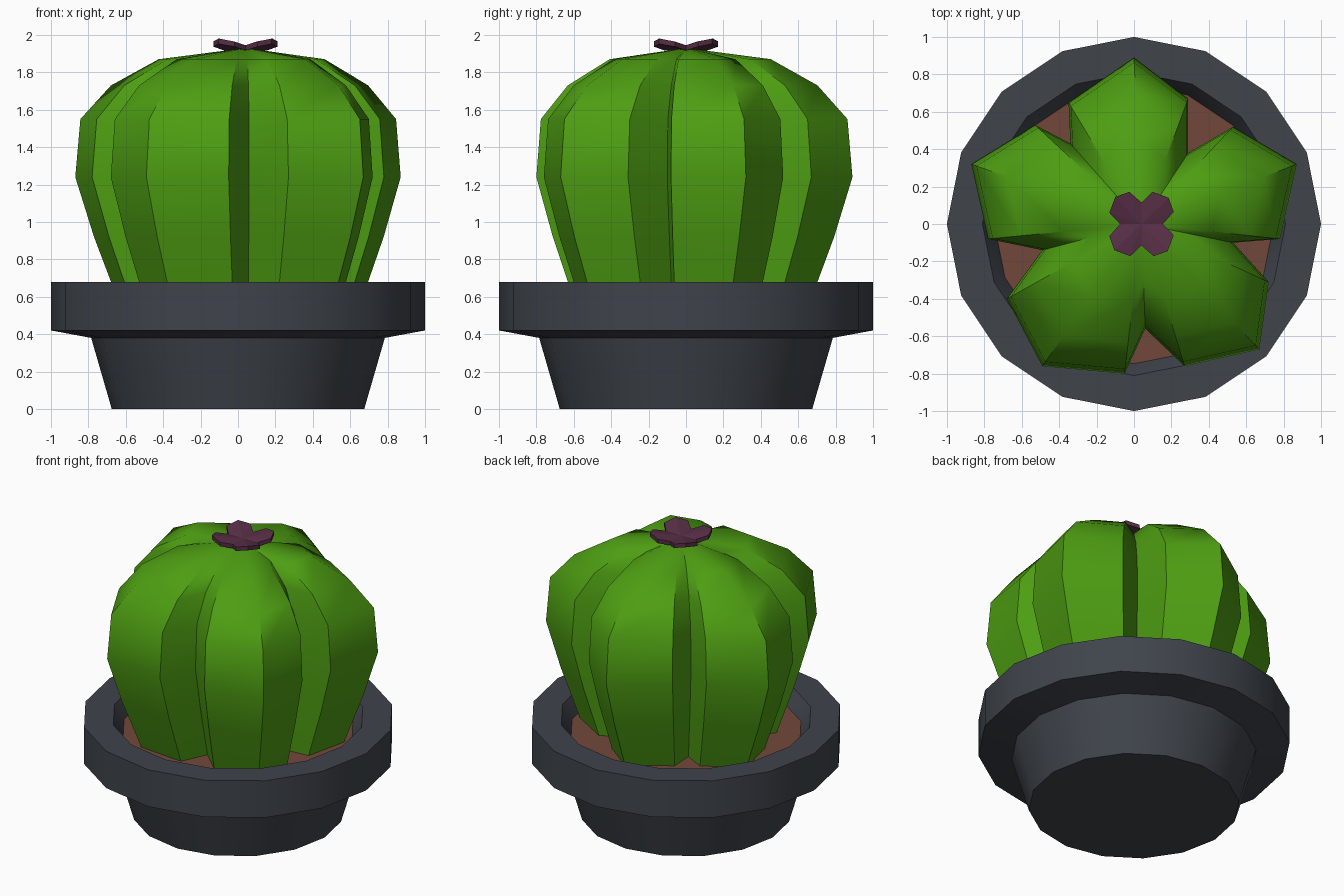
import bpy, bmesh, math

if "Cube" in bpy.data.objects:
    bpy.data.objects.remove(bpy.data.objects["Cube"])


def material(name, rgb):
    m = bpy.data.materials.new(name)
    m.diffuse_color = (*rgb, 1.0)
    m.use_nodes = True
    m.node_tree.nodes["Principled BSDF"].inputs["Base Color"].default_value = m.diffuse_color
    return m


GREEN = material("cactus green", (0.075, 0.34, 0.006))
SLATE = material("slate grey", (0.050, 0.058, 0.071))
SOIL = material("soil brown", (0.17, 0.064, 0.042))
PLUM = material("plum", (0.098, 0.028, 0.062))


def loft(name, rings, mat, bottom=None, top=None, smooth=40):
    """Join closed rings of points; ends close to a point ('cap' for a flat face)."""
    bm = bmesh.new()
    loops = [[bm.verts.new(p) for p in ring] for ring in rings]
    n = len(loops[0])
    for a, b in zip(loops, loops[1:]):
        for i in range(n):
            j = (i + 1) % n
            bm.faces.new((a[i], a[j], b[j], b[i]))
    for ring, end in ((loops[0], bottom), (loops[-1], top)):
        if end == "cap":
            bm.faces.new(ring)
        elif end:
            c = bm.verts.new(end)
            for i in range(n):
                bm.faces.new((ring[i], ring[(i + 1) % n], c))
    bmesh.ops.recalc_face_normals(bm, faces=bm.faces)
    me = bpy.data.meshes.new(name)
    bm.to_mesh(me)
    bm.free()
    me.materials.append(mat)
    if smooth:
        me.shade_smooth()
        me.set_sharp_from_angle(angle=math.radians(smooth))
    ob = bpy.data.objects.new(name, me)
    bpy.context.collection.objects.link(ob)
    return ob


def circle(r, z, n=16):
    return [(r * math.cos(math.tau * i / n), r * math.sin(math.tau * i / n), z)
            for i in range(n)]


# Pot: tapered body, overhanging rim, inner wall
pot_profile = [(0.675, 0), (0.785, 0.38), (1.0, 0.42), (1.0, 0.68),
               (0.81, 0.68), (0.745, 0.575), (0.72, 0.52)]
loft("pot", [circle(r, z) for r, z in pot_profile], SLATE,
     bottom="cap", top="cap", smooth=30)

# Soil disc
loft("soil", [circle(0.735, 0.54), circle(0.747, 0.58)], SOIL,
     bottom="cap", top="cap", smooth=0)

# Cactus: five ribs, each notch / shoulder / tip / shoulder, at the widest level
cx, cy = 0.04, 0.0
outline = [(0.53, -0.10), (0.78, -0.08), (0.87, 0.32), (0.53, 0.52),
           (0.29, 0.38), (0.29, 0.67), (0.0, 0.89), (-0.35, 0.65),
           (-0.34, 0.43), (-0.53, 0.53), (-0.87, 0.32), (-0.78, -0.08),
           (-0.49, -0.14), (-0.68, -0.40), (-0.49, -0.76), (-0.05, -0.80),
           (0.06, -0.56), (0.27, -0.76), (0.67, -0.67), (0.72, -0.31)]
levels = [(0.74, 0.56), (0.89, 0.92), (1.0, 1.24), (0.97, 1.55),
          (0.79, 1.73), (0.51, 1.87)]
loft("cactus", [[(cx + (x - cx) * s, cy + (y - cy) * s, z) for x, y in outline]
                for s, z in levels],
     GREEN, bottom="cap", top=(cx, cy, 1.93), smooth=40)

# Flower: four upturned petals around a low centre
petal = [(0.115, 0.0, 1.945), (0.172, 0.065, 1.965),
         (0.145, 0.140, 1.98), (0.060, 0.172, 1.965)]
upper = []
for k in range(4):
    c, s = math.cos(k * math.pi / 2), math.sin(k * math.pi / 2)
    upper += [(cx + x * c - y * s, cy + x * s + y * c, z) for x, y, z in petal]
lower = [(x, y, z - 0.028) for x, y, z in upper]
loft("flower", [lower, upper], PLUM,
     bottom=(cx, cy, 1.915), top=(cx, cy, 1.943), smooth=0)
